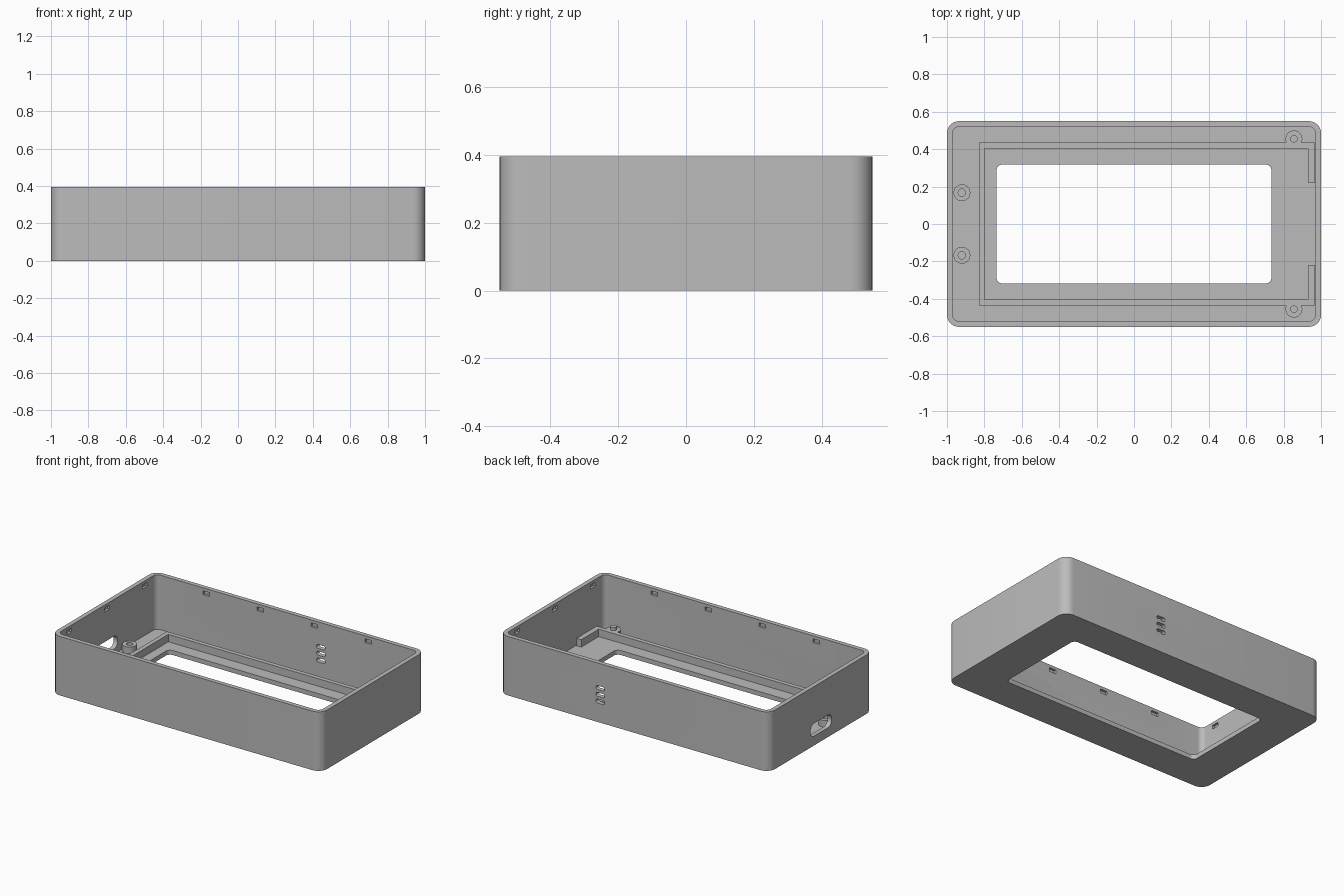
import bpy, bmesh, math
from mathutils import Matrix, Vector

cube = bpy.data.objects.get("Cube")
if cube:
    bpy.data.objects.remove(cube, do_unlink=True)

LENGTH, WIDTH, HEIGHT = 2.0, 1.1, 0.395
WALL, FLOOR, RIM_TOP = 0.03, 0.03, 0.08

grey = bpy.data.materials.new("plain grey")
grey.use_nodes = True
colour = (0.5, 0.5, 0.5, 1)
grey.diffuse_color = colour
grey.node_tree.nodes["Principled BSDF"].inputs["Base Color"].default_value = colour


def rounded_rect(w, h, r, steps=8):
    """Outline of a rectangle with rounded corners, counter-clockwise."""
    points = []
    for i, (sx, sy) in enumerate([(1, 1), (-1, 1), (-1, -1), (1, -1)]):
        for k in range(steps + 1):
            a = math.radians(90) * (i + k / steps)
            points.append((sx * (w / 2 - r) + r * math.cos(a),
                           sy * (h / 2 - r) + r * math.sin(a)))
    return points


def circle(r, steps=32):
    return [(r * math.cos(math.tau * k / steps), r * math.sin(math.tau * k / steps))
            for k in range(steps)]


def prism(name, outline, z0, z1, matrix=Matrix()):
    """Extrude an outline from z0 to z1, then place it."""
    bm = bmesh.new()
    face = bm.faces.new([bm.verts.new((x, y, z0)) for x, y in outline])
    top = bmesh.ops.extrude_face_region(bm, geom=[face])["geom"]
    bmesh.ops.translate(bm, vec=(0, 0, z1 - z0),
                        verts=[v for v in top if isinstance(v, bmesh.types.BMVert)])
    bmesh.ops.recalc_face_normals(bm, faces=bm.faces)
    bm.transform(matrix)
    mesh = bpy.data.meshes.new(name)
    bm.to_mesh(mesh)
    bm.free()
    mesh.materials.append(grey)
    obj = bpy.data.objects.new(name, mesh)
    bpy.context.collection.objects.link(obj)
    return obj


def activate(obj):
    bpy.ops.object.select_all(action="DESELECT")
    obj.select_set(True)
    bpy.context.view_layer.objects.active = obj


def combine(target, tool, operation="DIFFERENCE"):
    """Cut or join with a tool object, which is used up."""
    activate(target)
    mod = target.modifiers.new("combine", "BOOLEAN")
    mod.operation, mod.object, mod.solver = operation, tool, "EXACT"
    bpy.ops.object.modifier_apply(modifier=mod.name)
    bpy.data.objects.remove(tool, do_unlink=True)


def smooth(obj):
    activate(obj)
    bpy.ops.object.shade_smooth_by_angle(angle=math.radians(30))


def wall_frame(angle, x, y, z):
    """Frame whose local z points out through a wall and local y points up."""
    return (Matrix.Translation((x, y, z)) @ Matrix.Rotation(angle, 4, "Z")
            @ Matrix.Rotation(math.radians(90), 4, "X"))


# Open-topped case with a display window in the floor
case = prism("case_shell", rounded_rect(LENGTH, WIDTH, 0.065), 0, HEIGHT)
inner_x, inner_y = LENGTH / 2 - WALL, WIDTH / 2 - WALL
combine(case, prism("cavity", rounded_rect(2 * inner_x, 2 * inner_y, 0.035), FLOOR, 1))
combine(case, prism("window", rounded_rect(1.47, 0.635, 0.03), -0.1, 0.2))

# Vent slots in the back wall
for z in (0.14, 0.185, 0.23):
    combine(case, prism("vent", rounded_rect(0.065, 0.026, 0.0125), -0.1, 0.1,
                        wall_frame(0, 0.25, WIDTH / 2, z)))

# Cable port in the end wall
combine(case, prism("port", rounded_rect(0.225, 0.085, 0.04), -0.06, 0.06,
                    wall_frame(math.radians(90), -LENGTH / 2, 0, 0.105)))

# Shallow latch pockets under the lip, all round
latch = rounded_rect(0.05, 0.026, 0.001, 1)
LATCH_Z = 0.362
for side in (-1, 1):
    for x in (-0.6, -0.2, 0.2, 0.6):
        combine(case, prism("pocket", latch, -0.016, 0.016,
                            wall_frame(0, x, side * inner_y, LATCH_Z)))
    for y in (-0.4, 0, 0.4):
        combine(case, prism("pocket", latch, -0.016, 0.016,
                            wall_frame(math.radians(90), side * inner_x, y, LATCH_Z)))
smooth(case)

# Low rim that holds the display, open in the middle of one end
half = [(0.93, 0.22), (0.965, 0.22), (0.965, 0.435), (-0.83, 0.435)]
inside = [(-0.8, 0.405), (0.93, 0.405)]
flip = lambda pts: [(x, -y) for x, y in reversed(pts)]
rim = prism("display_rim", half + flip(half) + flip(inside) + inside, FLOOR - 0.005, RIM_TOP)

# Bosses joined to the rim, each with a locating pin
for side, name in ((-1, "front"), (1, "back")):
    place = Matrix.Translation((0.855, side * 0.455, 0))
    combine(rim, prism("boss", circle(0.045), FLOOR - 0.005, RIM_TOP, place), "UNION")
    smooth(prism(name + "_locating_pin", circle(0.02), RIM_TOP - 0.01, 0.1, place))
smooth(rim)

# Free-standing screw bosses beside the cable port
for side, name in ((-1, "front"), (1, "back")):
    place = Matrix.Translation((-0.92, side * 0.167, 0))
    boss = prism(name + "_screw_boss", circle(0.045), FLOOR - 0.005, RIM_TOP - 0.005, place)
    combine(boss, prism("screw_hole", circle(0.02), FLOOR + 0.002, 0.2, place))
    smooth(boss)
